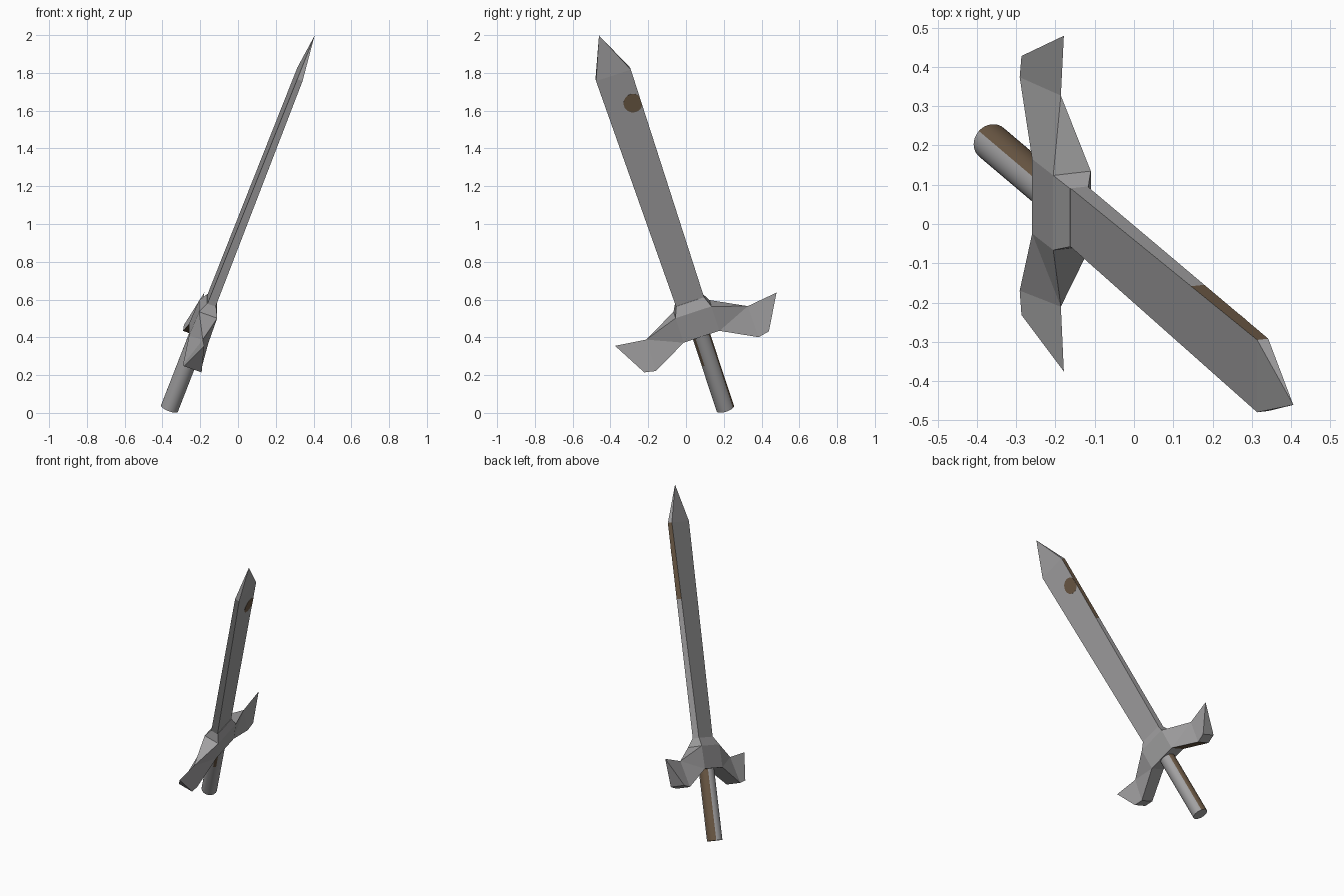
import bpy, bmesh, math
from mathutils import Vector

if "Cube" in bpy.data.objects:
    bpy.data.objects.remove(bpy.data.objects["Cube"])

# Tilted sword frame: across the blade, through its thickness, along its length
ORIGIN = Vector((-0.18, 0.053, 0.4925))
W = Vector((0.0, 0.95, 0.313))
N = Vector((0.938, 0.109, -0.33))
D = Vector((0.347, -0.294, 0.89))


def world(w, n, d):
    return ORIGIN + W * w + N * n + D * d


def material(name, rgb):
    m = bpy.data.materials.new(name)
    m.diffuse_color = (*rgb, 1)
    m.use_nodes = True
    m.node_tree.nodes["Principled BSDF"].inputs["Base Color"].default_value = m.diffuse_color
    return m


STEEL = material("steel grey", (0.36, 0.355, 0.36))
BROWN = material("leather brown", (0.15, 0.10, 0.06))


def finish(bm, name):
    bmesh.ops.recalc_face_normals(bm, faces=bm.faces)
    mesh = bpy.data.meshes.new(name)
    bm.to_mesh(mesh)
    bm.free()
    mesh.materials.append(STEEL)
    mesh.materials.append(BROWN)
    ob = bpy.data.objects.new(name, mesh)
    bpy.context.collection.objects.link(ob)
    return ob


def ring(bm, pts):
    return [bm.verts.new(world(*p)) for p in pts]


def bridge(bm, a, b):
    k = len(a)
    return [bm.faces.new((a[i], a[(i + 1) % k], b[(i + 1) % k], b[i])) for i in range(k)]


# Blade: rectangular section, brown paint on the outer part of one edge
def blade_section(t):
    lo, hi = -0.078 - 0.028 * t, 0.078 + 0.010 * t
    n, d = 0.023 - 0.008 * t, 0.10 + 1.363 * t
    return [(lo, -n, d), (hi, -n, d), (hi, n, d), (lo, n, d)]


bm = bmesh.new()
r0, r1, r2 = [ring(bm, blade_section(t)) for t in (0, 0.65, 1)]
bm.faces.new(r0)
bridge(bm, r0, r1)
bridge(bm, r1, r2)[1].material_index = 1
tip = bm.verts.new(world(-0.0155, -0.003, 1.696))
for i in range(4):
    bm.faces.new((r2[i], r2[(i + 1) % 4], tip))
finish(bm, "blade")

# Round brown spot on the blade flat, trimmed at the blade edge
bm = bmesh.new()
spot = []
for i in range(32):
    a = math.tau * i / 32
    spot.append((min(0.043 + 0.05 * math.cos(a), 0.086), 1.28 + 0.052 * math.sin(a)))
back = ring(bm, [(w, 0.013, d) for w, d in spot])
front = ring(bm, [(w, 0.0175, d) for w, d in spot])
bridge(bm, back, front)
bm.faces.new(back)
bm.faces.new(front)
for f in bm.faces:
    f.material_index = 1
finish(bm, "blade_spot")

# Handle: round grip with a brown side and a small brown patch near the guard
SIDES, R = 32, 0.048
bm = bmesh.new()
rings = []
for d in (-0.528, -0.25, 0.0):
    rings.append(ring(bm, [(R * math.sin(math.tau * i / SIDES), R * math.cos(math.tau * i / SIDES), d)
                           for i in range(SIDES)]))
bm.faces.new(rings[0])
bm.faces.new(rings[-1])
for row in range(2):
    for i, f in enumerate(bridge(bm, rings[row], rings[row + 1])):
        angle = (i + 0.5) * 360 / SIDES
        f.material_index = int(55 < angle < 138 or (row == 1 and 290 < angle < 318))
        f.smooth = True
ob = finish(bm, "handle")
bpy.context.view_layer.objects.active = ob
ob.select_set(True)
bpy.ops.object.shade_smooth_by_angle(angle=math.radians(40))
ob.select_set(False)

# Guard: faceted centre block with two mirrored swept wings
bm = bmesh.new()
levels = [(0.100, 0.055, -0.080), (0.100, 0.051, 0.064), (0.078, 0.025, 0.116)]
block = [ring(bm, [(-w, -n, d), (w, -n, d), (w, n, d), (-w, n, d)]) for w, n, d in levels]
bm.faces.new(block[0])
bm.faces.new(block[2])
lower = bridge(bm, block[0], block[1])
bridge(bm, block[1], block[2])
bmesh.ops.delete(bm, geom=[lower[1], lower[3]], context='FACES_ONLY')
for s, i, j in ((1, 1, 2), (-1, 0, 3)):
    b0, b1, t0, t1 = block[0][i], block[0][j], block[1][i], block[1][j]
    ridge, k0, k1, o0, o1, point = ring(bm, [
        (s * 0.283, 0, -0.018), (s * 0.286, -0.05, -0.185), (s * 0.286, 0.05, -0.185),
        (s * 0.347, -0.05, -0.172), (s * 0.347, 0.05, -0.172), (s * 0.45, 0, 0.004)])
    under = bm.faces.new((b0, b1, k1, k0))
    under.material_index = int(s > 0)
    for f in ((t0, t1, ridge), (b0, t0, ridge), (b0, ridge, k0), (b1, t1, ridge), (b1, ridge, k1),
              (k0, k1, o1, o0), (k0, ridge, point, o0), (k1, ridge, point, o1), (o0, o1, point)):
        bm.faces.new(f)
finish(bm, "guard")
